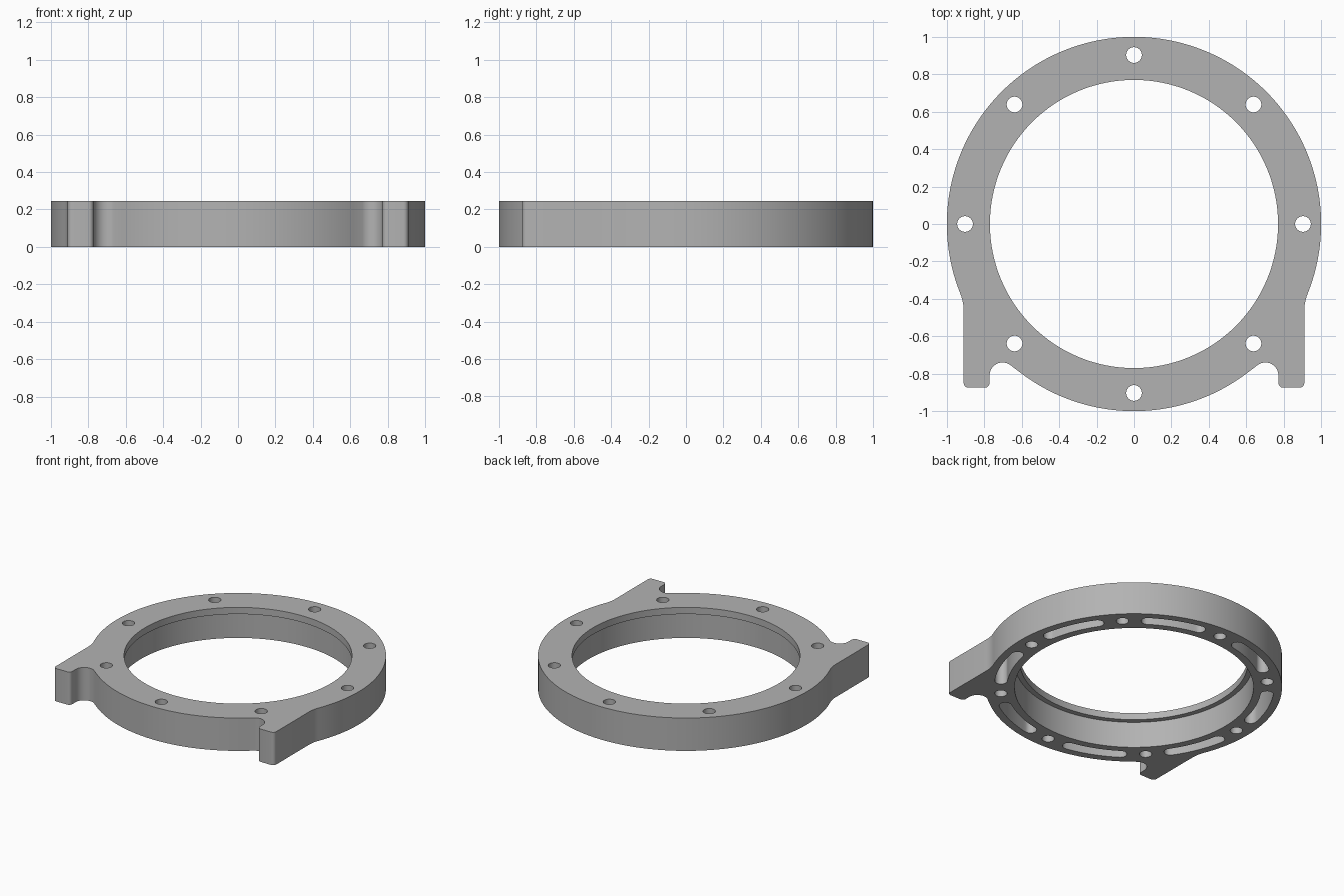
import bpy, bmesh
from math import sin, cos, pi, radians, atan2, degrees, sqrt

cube = bpy.data.objects.get("Cube")
if cube:
    bpy.data.objects.remove(cube, do_unlink=True)

HEIGHT = 0.245
LIP_Z = 0.195
LIP_R, BORE_R = 0.77, 0.807
BOLT_R = 0.903
EAR_X, EAR_IN, EAR_Y = 0.91, 0.772, -0.875


def arc(cx, cy, r, a0, a1, n):
    """Points along an arc, angles in degrees."""
    return [(cx + r * cos(radians(a0 + (a1 - a0) * i / n)),
             cy + r * sin(radians(a0 + (a1 - a0) * i / n))) for i in range(n + 1)]


def prism(bm, points, z0, z1):
    """Extrude a counter-clockwise outline between two heights."""
    low = [bm.verts.new((x, y, z0)) for x, y in points]
    high = [bm.verts.new((x, y, z1)) for x, y in points]
    bm.faces.new(low[::-1])
    bm.faces.new(high)
    n = len(points)
    for i in range(n):
        j = (i + 1) % n
        bm.faces.new((low[i], low[j], high[j], high[i]))


def make_object(name, bm):
    mesh = bpy.data.meshes.new(name)
    bm.to_mesh(mesh)
    bm.free()
    obj = bpy.data.objects.new(name, mesh)
    bpy.context.collection.objects.link(obj)
    return obj


grey = bpy.data.materials.new("plain grey")
grey.use_nodes = True
colour = (0.45, 0.45, 0.45, 1)
grey.diffuse_color = colour
grey.node_tree.nodes["Principled BSDF"].inputs["Base Color"].default_value = colour

# Right half of the outline: ring, notch, ear, blend back into the ring
blend_r = 0.25
blend_x = EAR_X + blend_r
blend_y = -sqrt((1 + blend_r) ** 2 - blend_x ** 2)
blend_end = degrees(atan2(blend_y, blend_x))
corner = 0.025
half = arc(0, 0, 1, -90, -52, 26)
half += arc(EAR_IN - 0.07, -0.81, 0.07, 122, 0, 14)
half += arc(EAR_IN + corner, EAR_Y + corner, corner, 180, 270, 5)
half += arc(EAR_X - corner, EAR_Y + corner, corner, 270, 360, 5)
half += arc(blend_x, blend_y, blend_r, 180, 180 + blend_end, 10)
half += arc(0, 0, 1, blend_end, 90, 70)[1:]
outline = half + [(-x, y) for x, y in half[-2:0:-1]]

bm = bmesh.new()
prism(bm, outline, 0, HEIGHT)
ring = make_object("flange_ring", bm)
ring.data.materials.append(grey)

# Stepped bore leaving a thin lip at the top
bm = bmesh.new()
profile = [(BORE_R, -0.1), (BORE_R, LIP_Z), (LIP_R, LIP_Z), (LIP_R, HEIGHT + 0.1)]
SEG = 128
loops = [[bm.verts.new((r * cos(2 * pi * i / SEG), r * sin(2 * pi * i / SEG), z))
          for i in range(SEG)] for r, z in profile]
for a, b in zip(loops, loops[1:]):
    for i in range(SEG):
        j = (i + 1) % SEG
        bm.faces.new((a[i], a[j], b[j], b[i]))
bm.faces.new(loops[0][::-1])
bm.faces.new(loops[-1])

# Eight bolt holes, with blind curved slots between them on the underside
slot_w = 0.043
for k in range(8):
    a = 45 * k
    cx, cy = BOLT_R * cos(radians(a)), BOLT_R * sin(radians(a))
    prism(bm, arc(cx, cy, 0.042, 0, 360, 32)[:-1], -0.1, HEIGHT + 0.1)
    s, e = a + 10.8, a + 34.2
    slot = arc(0, 0, BOLT_R + slot_w, s, e, 14)
    slot += arc(BOLT_R * cos(radians(e)), BOLT_R * sin(radians(e)),
                slot_w, e, e + 180, 10)[1:]
    slot += arc(0, 0, BOLT_R - slot_w, e, s, 14)[1:]
    slot += arc(BOLT_R * cos(radians(s)), BOLT_R * sin(radians(s)),
                slot_w, s + 180, s + 360, 10)[1:-1]
    prism(bm, slot, -0.1, LIP_Z)
bmesh.ops.recalc_face_normals(bm, faces=bm.faces)
cutter = make_object("bore_and_hole_cutter", bm)
cutter.data.materials.append(grey)
cutter.hide_render = True

# Cut the ring, then discard the cutter
cut = ring.modifiers.new("cut", 'BOOLEAN')
cut.operation = 'DIFFERENCE'
cut.solver = 'EXACT'
cut.object = cutter
bpy.ops.object.select_all(action='DESELECT')
ring.select_set(True)
bpy.context.view_layer.objects.active = ring
bpy.ops.object.modifier_apply(modifier="cut")
bpy.data.objects.remove(cutter, do_unlink=True)
bpy.ops.object.shade_smooth_by_angle(angle=radians(30))
